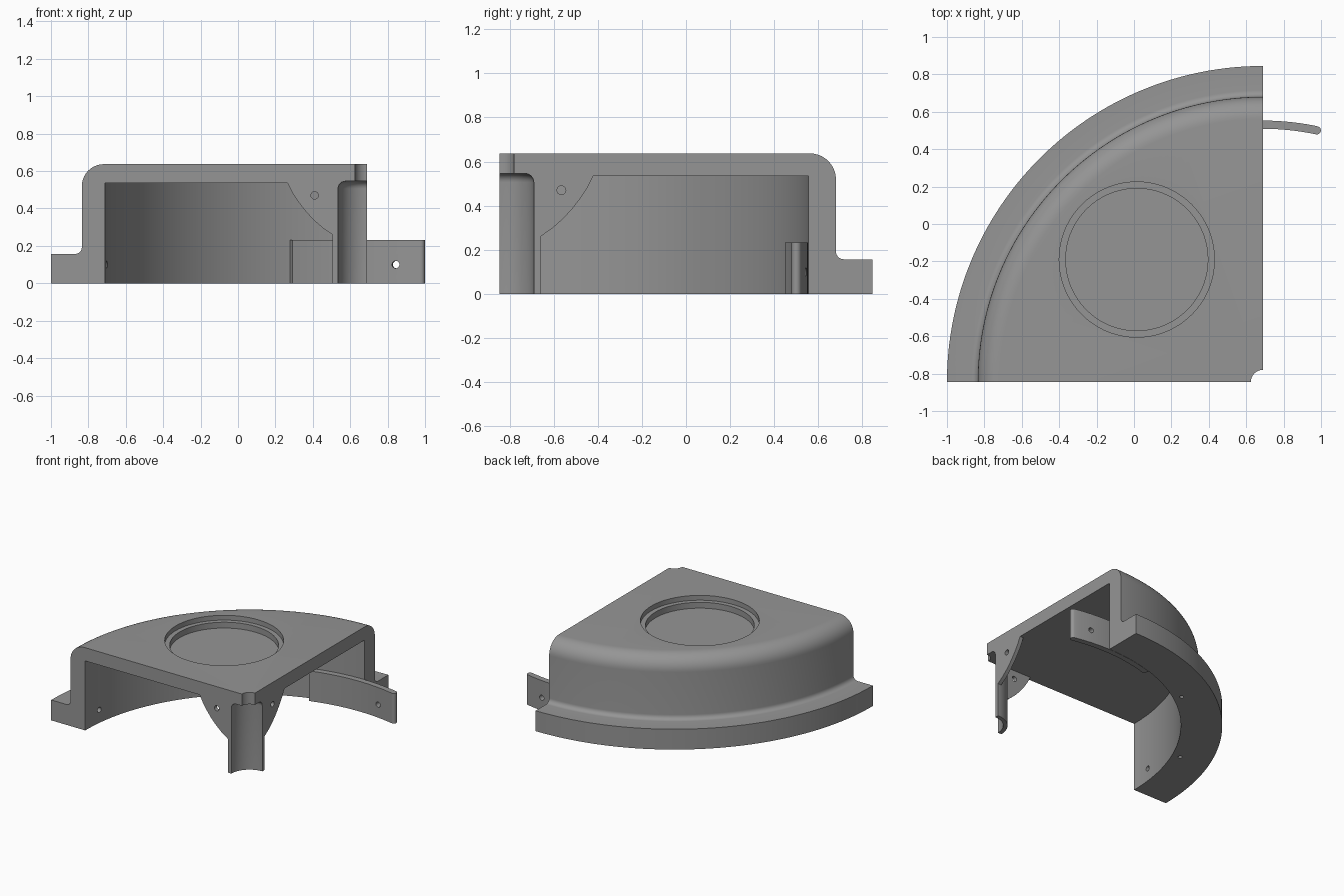
import bpy, bmesh, math
from mathutils import Vector, Matrix

if "Cube" in bpy.data.objects:
    bpy.data.objects.remove(bpy.data.objects["Cube"])

CX, CY = 0.69, -0.845      # axis of the quarter turn
grey = bpy.data.materials.new("grey plastic")
grey.diffuse_color = (0.3, 0.3, 0.3, 1)
grey.use_nodes = True
grey.node_tree.nodes["Principled BSDF"].inputs["Base Color"].default_value = grey.diffuse_color


def make(name, bm):
    bmesh.ops.recalc_face_normals(bm, faces=bm.faces)
    me = bpy.data.meshes.new(name)
    bm.to_mesh(me)
    bm.free()
    me.materials.append(grey)
    ob = bpy.data.objects.new(name, me)
    bpy.context.collection.objects.link(ob)
    return ob


def arc(cx, cy, r, a0, a1, n=8):
    return [(cx + r * math.cos(math.radians(a0 + (a1 - a0) * i / n)),
             cy + r * math.sin(math.radians(a0 + (a1 - a0) * i / n))) for i in range(n + 1)]


def revolve(name, profile, a0, a1, n):
    """Closed (radius, z) profile swept about the axis, with flat end caps."""
    bm = bmesh.new()
    rings = []
    for i in range(n + 1):
        a = math.radians(a0 + (a1 - a0) * i / n)
        rings.append([bm.verts.new((CX + r * math.cos(a), CY + r * math.sin(a), z))
                      for r, z in profile])
    m = len(profile)
    for p, q in zip(rings, rings[1:]):
        for j in range(m):
            k = (j + 1) % m
            bm.faces.new((p[j], p[k], q[k], q[j]))
    bm.faces.new(rings[0])
    bm.faces.new(rings[-1])
    return make(name, bm)


def extrude(name, outline, direction):
    """Flat outline of 3D points pushed along a direction."""
    bm = bmesh.new()
    f = bm.faces.new([bm.verts.new(p) for p in outline])
    ext = bmesh.ops.extrude_face_region(bm, geom=[f])
    vs = [v for v in ext["geom"] if isinstance(v, bmesh.types.BMVert)]
    bmesh.ops.translate(bm, verts=vs, vec=direction)
    return make(name, bm)


def drill(ob, centre, axis, radius, length, seg=24):
    """Cut a round hole whose middle is at centre."""
    bm = bmesh.new()
    rot = Vector((0, 0, 1)).rotation_difference(Vector(axis)).to_matrix().to_4x4()
    bmesh.ops.create_cone(bm, cap_ends=True, segments=seg, radius1=radius, radius2=radius,
                          depth=length, matrix=Matrix.Translation(centre) @ rot)
    cutter = make("cutter", bm)
    mod = ob.modifiers.new("hole", 'BOOLEAN')
    mod.operation = 'DIFFERENCE'
    mod.solver = 'EXACT'
    mod.object = cutter
    bpy.context.view_layer.objects.active = ob
    bpy.ops.object.modifier_apply(modifier=mod.name)
    bpy.data.objects.remove(cutter)


def polar(r, deg, z):
    a = math.radians(deg)
    return Vector((CX + r * math.cos(a), CY + r * math.sin(a), z))


def radial(deg):
    return (math.cos(math.radians(deg)), math.sin(math.radians(deg)), 0)


# Quarter shell: roof, rounded shoulder, wall, flange and centre tube
profile = [(0.065, 0.637)]
profile += arc(1.407, 0.519, 0.118, 90, 0, 10)
profile += arc(1.56, 0.192, 0.035, 180, 270, 6)
profile += [(1.69, 0.157), (1.69, 0), (1.40, 0), (1.40, 0.535), (0.185, 0.535),
            (0.185, 0), (0.155, 0)]
profile += arc(0.115, 0.506, 0.04, 0, 90, 6)
profile += [(0.065, 0.546)]
shell = revolve("quarter_shell", profile, 90, 180, 64)

# Stepped round recess in the roof
drill(shell, (0.015, -0.19, 0.65), (0, 0, 1), 0.415, 0.10, 72)
drill(shell, (0.015, -0.19, 0.62), (0, 0, 1), 0.38, 0.13, 72)
# Blind screw holes under the wall and in its inner side
for deg in (124, 157.5):
    drill(shell, polar(1.4625, deg, 0), (0, 0, 1), 0.015, 0.2, 16)
drill(shell, polar(1.40, 173.5, 0.1), radial(173.5), 0.02, 0.16)

# Curved joining tab with a rounded free end
mid, half = 1.376, 0.022
start, end = 107.1, 77.95
ec = polar(mid, end, 0)
plan = [(p.x, p.y) for p in (polar(mid + half, start + (end - start) * i / 24, 0)
                             for i in range(25))]
plan += arc(ec.x, ec.y, half, end, end - 180, 10)[1:-1]
plan += [(p.x, p.y) for p in (polar(mid - half, end + (start - end) * i / 24, 0)
                              for i in range(25))]
tab = extrude("joining_tab", [(x, y, 0) for x, y in plan], (0, 0, 0.232))
drill(tab, polar(mid, 83.5, 0.1), radial(83.5), 0.02, 0.2)

# Two thin gusset plates between the centre tube and the roof
curve = [(0.17, 0.54), (0.427, 0.54), (0.425, 0.535), (0.398, 0.482), (0.365, 0.432),
         (0.328, 0.384), (0.285, 0.338), (0.237, 0.296), (0.185, 0.26), (0.17, 0.252)]
T = 0.03
front = extrude("front_gusset", [(CX - r, CY, z) for r, z in curve], (0, T, 0))
drill(front, (CX - 0.28, CY, 0.47), (0, 1, 0), 0.02, 0.2)
side = extrude("side_gusset", [(CX, CY + r, z) for r, z in curve], (-T, 0, 0))
drill(side, (CX, CY + 0.28, 0.47), (1, 0, 0), 0.02, 0.2)

# Smooth shading on the curved surfaces
for ob in (shell, tab, front, side):
    bpy.ops.object.select_all(action='DESELECT')
    ob.select_set(True)
    bpy.context.view_layer.objects.active = ob
    bpy.ops.object.shade_smooth_by_angle(angle=math.radians(30))
